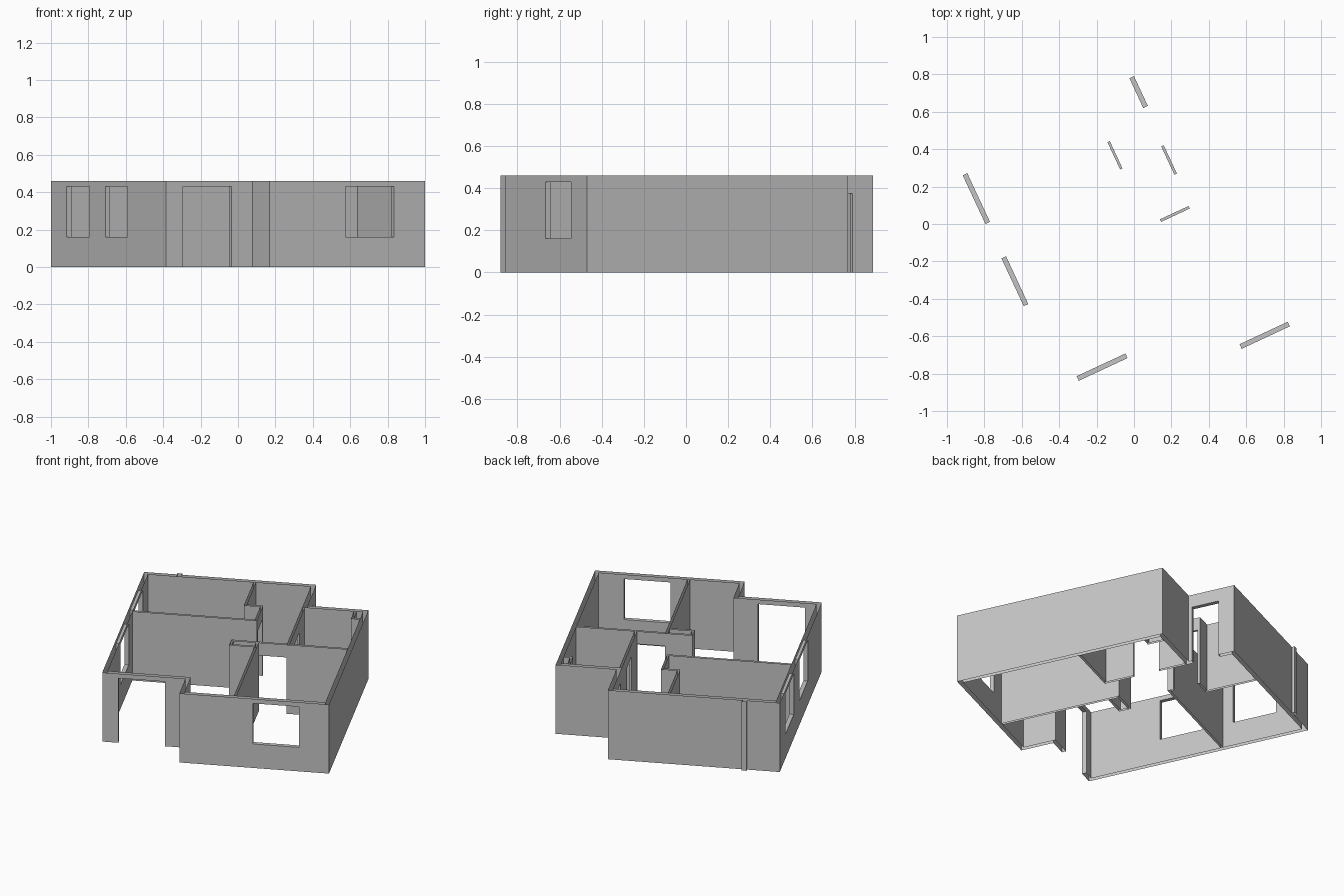
import bpy, bmesh
from math import radians
from mathutils import Matrix, Vector

if "Cube" in bpy.data.objects:
    bpy.data.objects.remove(bpy.data.objects["Cube"])

HEIGHT = 0.46       # wall height
OUT, INN = 0.027, 0.015   # wall thicknesses
TURN = radians(25)  # plan rotation
DOOR, HEAD, SILL = 0.375, 0.43, 0.16

grey = bpy.data.materials.new("plaster grey")
grey.use_nodes = True
grey.diffuse_color = (0.55, 0.55, 0.55, 1)
grey.node_tree.nodes["Principled BSDF"].inputs["Base Color"].default_value = (0.55, 0.55, 0.55, 1)


def boxes(name, rooms):
    """One object made of boxes given as x0, x1, y0, y1, z0, z1."""
    bm = bmesh.new()
    for x0, x1, y0, y1, z0, z1 in rooms:
        size = Matrix.Diagonal((x1 - x0, y1 - y0, z1 - z0, 1))
        mid = Matrix.Translation(Vector((x0 + x1, y0 + y1, z0 + z1)) / 2)
        bmesh.ops.create_cube(bm, size=1, matrix=mid @ size)
    mesh = bpy.data.meshes.new(name)
    bm.to_mesh(mesh)
    bm.free()
    obj = bpy.data.objects.new(name, mesh)
    bpy.context.scene.collection.objects.link(obj)
    return obj


def walls(name, plan, openings):
    """Merge the walls, cut the openings and leave top and bottom open."""
    obj = boxes(name, [(*p, 0, HEIGHT) for p in plan])
    cutter = boxes(name + "_cutter", openings)
    cutter.hide_render = True
    mod = obj.modifiers.new("openings", 'BOOLEAN')
    mod.operation = 'DIFFERENCE'
    mod.solver = 'EXACT'
    mod.use_self = True
    mod.object = cutter
    dg = bpy.context.evaluated_depsgraph_get()
    mesh = bpy.data.meshes.new_from_object(obj.evaluated_get(dg))
    obj.modifiers.clear()
    obj.data = mesh
    bpy.data.objects.remove(cutter)

    bm = bmesh.new()
    bm.from_mesh(mesh)
    caps = [f for f in bm.faces if abs(f.normal.z) > 0.9
            and (f.calc_center_median().z < 0.001 or f.calc_center_median().z > HEIGHT - 0.001)]
    bmesh.ops.delete(bm, geom=caps, context='FACES')
    bm.to_mesh(mesh)
    bm.free()
    mesh.name = name
    mesh.materials.clear()
    mesh.materials.append(grey)
    obj.rotation_euler.z = TURN
    return obj


def along_x(x0, x1, y, t):
    return (x0, x1, y, y + t)


def along_y(y0, y1, x, t):
    return (x, x + t, y0, y1)


def cut_x(x0, x1, y, t, low, high):
    return (x0, x1, y - 0.015, y + t + 0.015, low, high)


def cut_y(y0, y1, x, t, low, high):
    return (x - 0.015, x + t + 0.015, y0, y1, low, high)


# Outer shell with entrance, terrace door and three windows
LEFT, RIGHT, FRONT, BACK = -0.72, 0.707, -0.848, 0.823
PORCH, WING, STEP, REAR = 0.307, -0.21, -0.635, 0.52
walls("outer_walls", [
    along_y(STEP, BACK, LEFT, OUT),
    along_x(LEFT, PORCH + OUT, BACK - OUT, OUT),
    along_y(REAR - OUT, BACK, PORCH, OUT),
    along_x(PORCH, RIGHT, REAR - OUT, OUT),
    along_y(FRONT, REAR, RIGHT - OUT, OUT),
    along_x(WING, RIGHT, FRONT, OUT),
    along_y(FRONT, STEP + OUT, WING, OUT),
    along_x(LEFT, WING + OUT, STEP, OUT),
    along_x(-0.52, -0.49, BACK - 0.01, 0.028),   # back pilaster
], [
    cut_y(0.541, 0.717, PORCH, OUT, -0.1, DOOR),
    cut_x(-0.622, -0.334, STEP, OUT, -0.1, HEAD),
    cut_y(0.336, 0.623, LEFT, OUT, SILL, HEAD),
    cut_y(-0.149, 0.133, LEFT, OUT, SILL, HEAD),
    cut_x(0.24, 0.524, FRONT, OUT, SILL, HEAD),
])

# Partitions with three inner doors
CROSS = -0.051
walls("inner_walls", [
    along_x(LEFT + OUT, 0.07, 0.256, INN),
    along_y(0.256, 0.473, 0.056, 0.014),
    along_x(-0.045, 0.07, 0.458, INN),
    along_y(0.458, BACK - OUT, -0.045, INN),
    along_y(CROSS, REAR - OUT, PORCH, INN),
    along_x(-0.034, RIGHT - OUT, CROSS, INN),
    along_y(FRONT + OUT, CROSS + INN, 0.12, INN),
], [
    cut_y(0.296, 0.456, 0.056, 0.014, -0.1, DOOR),
    cut_y(0.147, 0.315, PORCH, INN, -0.1, DOOR),
    cut_x(0.136, 0.305, CROSS, INN, -0.1, DOOR),
])


# Small service shafts
def shaft(name, plan):
    walls(name, plan, [(2, 3, 2, 3, 0, 1)])


shaft("middle_shaft", [
    along_x(-0.034, 0.12, -0.115, INN),
    along_y(-0.115, CROSS, -0.034, INN),
])
shaft("corner_shaft", [
    along_x(0.625, RIGHT - OUT, 0.385, INN),
    along_y(0.385, REAR - OUT, 0.625, INN),
])
